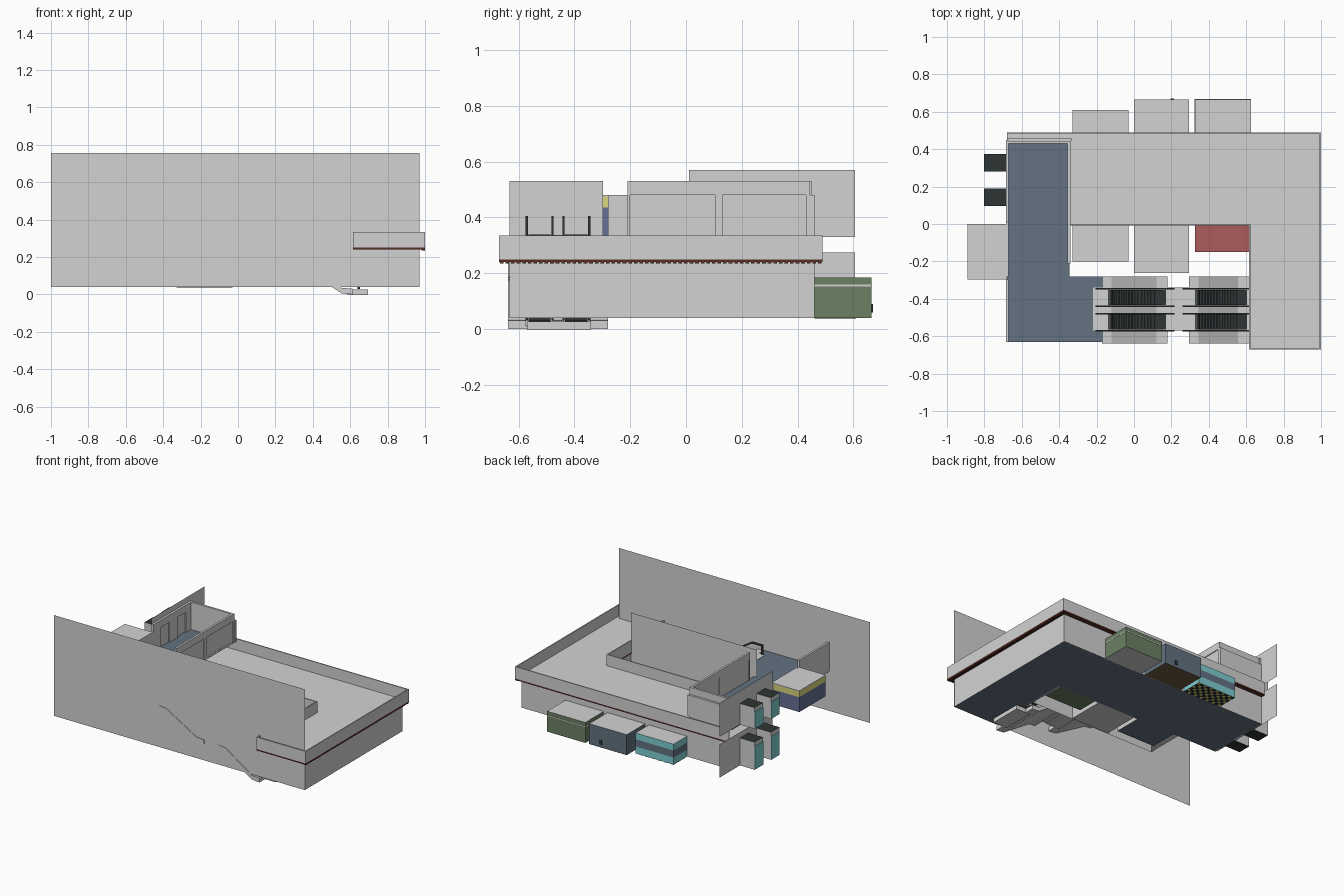
import bpy, bmesh
from mathutils import Vector

old = bpy.data.objects.get("Cube")
if old:
    bpy.data.objects.remove(old, do_unlink=True)


def material(name, r, g, b):
    m = bpy.data.materials.new(name)
    m.use_nodes = True
    m.diffuse_color = (r, g, b, 1)
    m.node_tree.nodes["Principled BSDF"].inputs["Base Color"].default_value = (r, g, b, 1)
    return m


GREY = material("light grey", .65, .65, .65)
SLATE = material("slate blue", .125, .17, .22)
RED = material("dusty red", .42, .11, .11)
GREEN = material("moss green", .15, .22, .125)
TRIM = material("dark red trim", .1, .03, .02)
DARK = material("charcoal", .028, .037, .035)
TEAL = material("teal", .21, .62, .64)
BROWN = material("brown", .156, .102, .053)
YELLOW = material("yellow", .7, .67, .2)
INDIGO = material("indigo", .13, .16, .3)


def finish(name, bm, mats):
    me = bpy.data.meshes.new(name)
    bmesh.ops.recalc_face_normals(bm, faces=bm.faces)
    bm.to_mesh(me)
    bm.free()
    for m in mats:
        me.materials.append(m)
    ob = bpy.data.objects.new(name, me)
    bpy.context.collection.objects.link(ob)
    return ob


def box(name, x, y, z, side=GREY, top=None, bottom=None):
    """Box from three (low, high) ranges; top and bottom may differ in colour."""
    bm = bmesh.new()
    bmesh.ops.create_cube(bm, size=1)
    for v in bm.verts:
        v.co = Vector([r[0] if c < 0 else r[1] for c, r in zip(v.co, (x, y, z))])
    bmesh.ops.recalc_face_normals(bm, faces=bm.faces)
    for f in bm.faces:
        f.material_index = 1 if f.normal.z > .5 else 2 if f.normal.z < -.5 else 0
    return finish(name, bm, [side, top or side, bottom or side])


def sheet(name, a, b, z):
    """Upright single-face panel from plan point a to plan point b."""
    bm = bmesh.new()
    corners = ((a, z[0]), (b, z[0]), (b, z[1]), (a, z[1]))
    bm.faces.new([bm.verts.new((p[0], p[1], h)) for p, h in corners])
    return finish(name, bm, [GREY])


def ribbon(name, path, y, drop, rise, mat):
    """Band following an (x, z) path, extruded across y."""
    outline = [(x, z + rise) for x, z in path] + [(x, z - drop) for x, z in reversed(path)]
    bm = bmesh.new()
    face = bm.faces.new([bm.verts.new((x, y[0], z)) for x, z in outline])
    new = bmesh.ops.extrude_face_region(bm, geom=[face])["geom"]
    bmesh.ops.translate(bm, vec=(0, y[1] - y[0], 0),
                        verts=[v for v in new if isinstance(v, bmesh.types.BMVert)])
    return finish(name, bm, [mat])


T = .005
GROUND, ROOF, UPPER = .04, .25, .33

# Tall flat facade
sheet("front_facade", (-1, -.635), (.97, -.635), (GROUND, .755))

# Lower storey: L-shaped floor and walls
box("ground_floor_back", (-.68, .97), (0, .46), (GROUND, GROUND + T), GREY, GREY, SLATE)
box("ground_floor_side", (.62, .97), (-.632, 0), (GROUND, GROUND + T), GREY, GREY, SLATE)
box("side_wall", (.96, .97), (-.632, .46), (GROUND, ROOF))
box("back_wall", (-.68, .97), (.45, .46), (GROUND, ROOF))
box("hall_back_wall", (-.68, .62), (0, .01), (GROUND, ROOF))
box("hall_side_wall", (.62, .63), (-.632, 0), (GROUND, ROOF))
sheet("hall_screen", (-.37, -.268), (.62, -.268), (GROUND, .53))

# Roof slab, dark red trim and parapets
for part, x, y in (("back", (-.68, 1), (0, .49)), ("side", (.615, 1), (-.67, 0))):
    box("trim_" + part, x, y, (.24, ROOF), TRIM)
    box("roof_" + part, x, y, (ROOF, ROOF + T))
for part, x, y in (("back", (-.68, 1), (.482, .49)), ("side", (.992, 1), (-.67, .49)),
                   ("front", (.615, 1), (-.67, -.662)), ("hall_side", (.615, .623), (-.67, 0)),
                   ("hall_back", (-.35, .623), (-.008, 0))):
    box("parapet_" + part, x, y, (ROOF, UPPER + .005))
for i in range(58):
    yy = -.667 + i * .02
    box("trim_block", (.98, .999), (yy, yy + .013), (.235, .24), TRIM)

# Upper storey floor
box("upper_floor_long", (-.68, -.345), (-.632, .46), (UPPER - .01, UPPER + T), GREY, SLATE)
box("upper_floor_landing", (-.345, -.165), (-.632, -.28), (UPPER - .01, UPPER + T), GREY, SLATE)

# Upper storey walls with recessed shop fronts
box("upper_back_wall", (-.68, -.34), (.43, .445), (UPPER, .53))
box("upper_back_plinth", (-.68, -.335), (.445, .46), (UPPER, .48))
box("upper_header", (-.355, -.34), (-.21, .43), (.48, .53))
for y in ((-.21, -.2), (.105, .13)):
    box("upper_pier", (-.355, -.34), y, (UPPER, .48))
for y in ((-.2, .105), (.13, .43)):
    box("shop_front_pane", (-.352, -.346), y, (UPPER, .48))

# West walls and projecting kiosks on both levels
WEST = (-.685, -.67)
box("west_wall_front", WEST, (-.632, -.297), (UPPER, .53))
box("west_wall_middle", WEST, (-.28, .01), (UPPER, .48))
KIOSKS = ((.095, .19), (.28, .375))
for level, z0, z1, zk in (("lower", GROUND, .275, .235), ("upper", UPPER, .57, .48)):
    for y in ((.01, .095), (.19, .28), (.375, .45)):
        box(level + "_west_pier", WEST, y, (z0, zk))
    sheet(level + "_west_fin", (-.686, .01), (-.686, .605), (z0, z1))
    for y0, y1 in KIOSKS:
        box(level + "_kiosk", (-.8, -.68), (y0, y1), (z0, zk), GREY, DARK, DARK)
        box(level + "_kiosk_front", (-.803, -.8), (y0, y1), (z0, zk - .03), TEAL)
box("west_header", WEST, (.01, .45), (.48, .53))

# Corner shop on the upper level, banded in two colours
W, D = (-.89, -.68), (-.297, 0)
box("corner_shop_base", W, D, (UPPER, .435), INDIGO)
box("corner_shop_band", W, D, (.435, .475), YELLOW)
box("corner_shop_roof", W, D, (.475, .48))

# Shops projecting from the back
box("green_shop", (.325, .625), (.46, .665), (GROUND, .185), GREEN, GREY, GREY)
box("green_shop_stripe", (.324, .626), (.46, .667), (.153, .159))
box("slate_shop", (0, .295), (.46, .665), (GROUND, .185), SLATE, GREY, BROWN)
box("slate_shop_lamp", (.195, .215), (.665, .671), (.06, .09), DARK)
for z, mat in (((GROUND, .09), TEAL), ((.09, .14), SLATE), ((.14, .185), TEAL)):
    box("teal_shop_band", (-.33, -.03), (.46, .61), z, mat, GREY, YELLOW)
for i in range(12):
    for j in range(6):
        if (i + j) % 2:
            x0, y0 = -.33 + i * .025, .46 + j * .025
            box("teal_shop_tile", (x0, x0 + .025), (y0, y0 + .025), (.038, GROUND), DARK)

# Shops facing the hall
box("red_shop", (.325, .615), (-.15, 0), (GROUND, .185), GREY, RED, GREEN)
box("middle_hall_shop", (0, .295), (-.262, 0), (GROUND, .185))
box("west_hall_shop", (-.33, -.03), (-.2, 0), (GROUND, .185), GREY, GREY, SLATE)

# Two flights of paired escalators descending towards +x
for x0, x1, top in ((-.17, .18, .32), (.295, .615, .165)):
    low = top - .15
    path = [(x0, top), (x0 + .05, top - .005), (x1 - .06, low + .005), (x1, low)]
    for y in ((-.345, -.28), (-.638, -.573), (-.478, -.44)):
        ribbon("escalator_skirt", path, y, .015, .015, GREY)
    box("foot_landing", (x1 - .03, x1 + .08), (-.57, -.34), (low - .018, low + .012))
    box("head_landing", (x0 - .05, x0 + .04), (-.57, -.34), (top - .01, top + .017))
    # Dark stepped beds on grey trusses
    tread = [(x0 + .035, top + .018), (x0 + .06, top), (x1 - .06, low + .014), (x1 - .01, low + .014)]
    for yc in (-.393, -.525):
        ribbon("escalator_truss", path, (yc - .05, yc + .05), .015, -.005, GREY)
        ribbon("escalator_bed", tread, (yc - .04, yc + .04), .014, 0, DARK)
        n = 16
        for i in range(n):
            xs = x0 + .04 + (x1 - x0 - .07) * i / n
            zs = top + (low - top) * min(max((i - 1) / (n - 3), 0), 1)
            box("step", (xs, xs + .012), (yc - .04, yc + .04), (zs - .005, zs + .018), DARK)
        # Looped handrails
        for side in (-.046, .046):
            ys = (yc + side - .004, yc + side + .004)
            rail = [(x0 - .03, top + .08), (x0 + .05, top + .08),
                    (x1 - .06, low + .08), (x1 + .03, low + .08)]
            ribbon("handrail", rail, ys, .006, .006, DARK)
            for xe, ze in ((x0 - .03, top), (x1 + .03, low)):
                box("handrail_end", (xe - .006, xe + .006), ys, (ze + .015, ze + .086), DARK)
